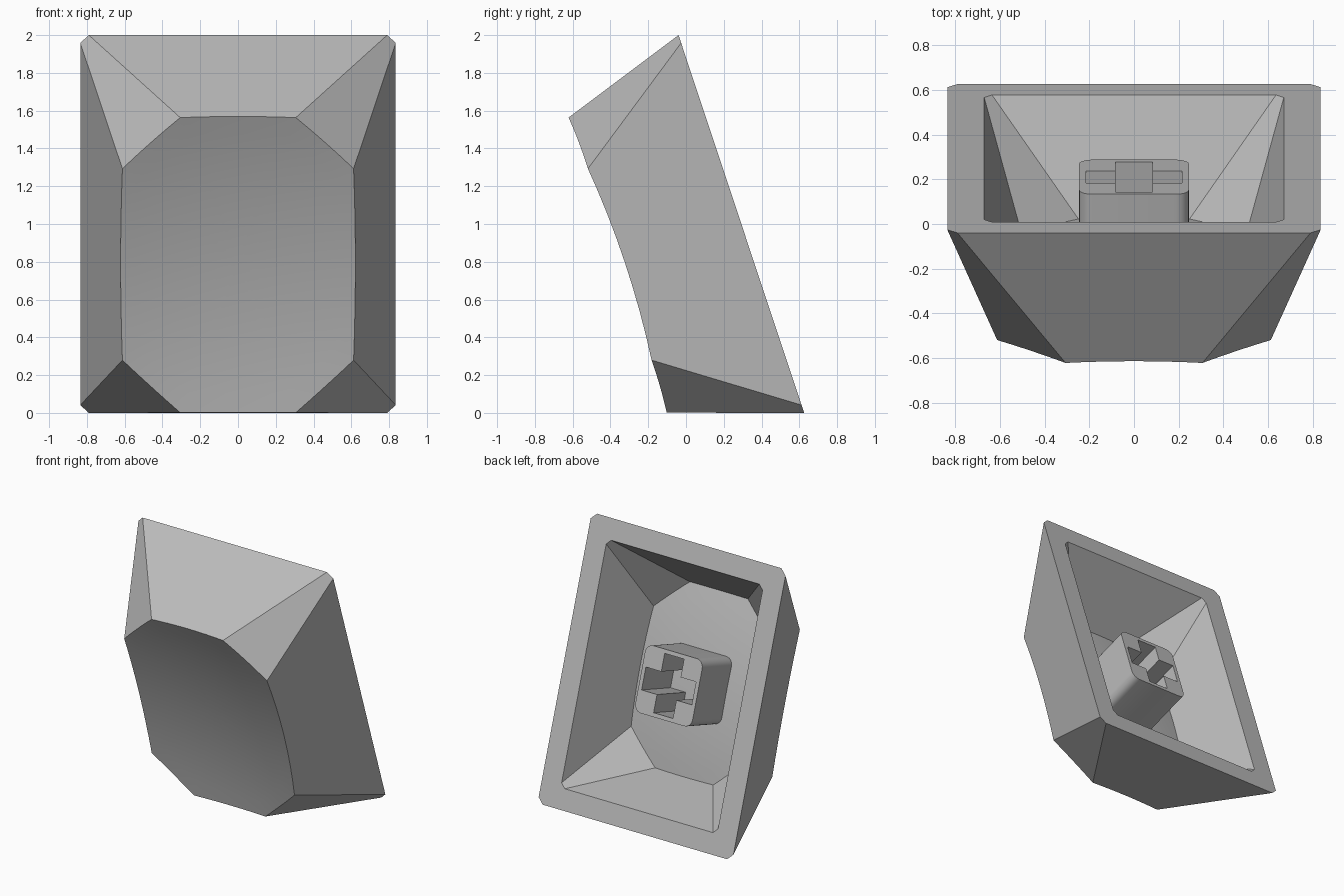
import bpy, bmesh, math
from mathutils import Matrix, Vector

if "Cube" in bpy.data.objects:
    bpy.data.objects.remove(bpy.data.objects["Cube"])

# Local frame: x across, y along the open rim, z = depth from rim to dished face
s, c = 0.3155, 0.949
FRAME = Matrix(((1, 0, 0, 0), (0, -s, -c, 0.293), (0, c, -s, 1.0), (0, 0, 0, 1)))
R = 4.8      # dish radius
SEG = 8      # divisions per octagon edge and rings of the dish

grey = bpy.data.materials.new("cap grey")
grey.diffuse_color = (0.50, 0.50, 0.50, 1)
grey.use_nodes = True
grey.node_tree.nodes["Principled BSDF"].inputs["Base Color"].default_value = grey.diffuse_color


def octagon(x1, y1, x2, y2, z):
    """Eight corners, counter-clockwise, from the points (x1, y1) and (x2, y2)."""
    return [Vector((x, y, z)) for x, y in (
        (x2, -y2), (x2, y2), (x1, y1), (-x1, y1),
        (-x2, y2), (-x2, -y2), (-x1, -y1), (x1, -y1))]


def dish(x, y, low):
    return low + R - math.sqrt(R * R - x * x - y * y)


def shell(bm, rim, top, low):
    """Flat walls from the rim up to a spherical dish; returns the rim vertices."""
    rim_v = [bm.verts.new(p) for p in rim]
    edge = []
    for i in range(8):
        j = (i + 1) % 8
        for k in range(SEG):
            a = top[i].lerp(top[j], k / SEG)
            b = rim[i].lerp(rim[j], k / SEG)
            p = a.copy()
            for _ in range(6):      # slide along the wall onto the sphere
                t = (dish(p.x, p.y, low) - a.z) / (b.z - a.z)
                p = a.lerp(b, t)
            edge.append(p)
    n = len(edge)
    loops = [[bm.verts.new((p.x * f, p.y * f, dish(p.x * f, p.y * f, low))) for p in edge]
             for f in [1 - r / SEG for r in range(SEG)]]
    for i in range(8):
        arc = [loops[0][(i * SEG + k) % n] for k in range(SEG + 1)]
        bm.faces.new([rim_v[i], rim_v[(i + 1) % 8]] + arc[::-1])
    for la, lb in zip(loops, loops[1:]):
        for k in range(n):
            m = (k + 1) % n
            bm.faces.new((la[k], la[m], lb[m], lb[k]))
    mid = bm.verts.new((0, 0, low))
    for k in range(n):
        bm.faces.new((loops[-1][k], loops[-1][(k + 1) % n], mid))
    return rim_v


def finish(ob, angle):
    ob.matrix_world = FRAME
    ob.data.materials.clear()
    ob.data.materials.append(grey)
    bpy.ops.object.select_all(action='DESELECT')
    ob.select_set(True)
    bpy.context.view_layer.objects.active = ob
    bpy.ops.object.shade_smooth_by_angle(angle=math.radians(angle))


# Hollow cap: outer shell, inner cavity and the flat rim joining them
bm = bmesh.new()
outer = shell(bm, octagon(0.79, 1.054, 0.835, 1.01, 0),
              octagon(0.31, 0.825, 0.61, 0.53, 0.684), 0.609)
inner = shell(bm, octagon(0.635, 0.90, 0.67, 0.865, 0),
              octagon(0.25, 0.675, 0.50, 0.43, 0.507), 0.455)
for i in range(8):
    j = (i + 1) % 8
    bm.faces.new((outer[i], outer[j], inner[j], inner[i]))
bmesh.ops.recalc_face_normals(bm, faces=bm.faces)
mesh = bpy.data.meshes.new("cap_shell")
bm.to_mesh(mesh)
bm.free()
cap = bpy.data.objects.new("cap_shell", mesh)
bpy.context.collection.objects.link(cap)
finish(cap, 15)

# Mounting stem: rounded square block with a cross-shaped socket
half, rad = 0.245, 0.06
square = []
for q in range(4):
    a0 = q * math.pi / 2
    cx = (half - rad) * math.sqrt(2) * math.cos(a0 + math.pi / 4)
    cy = (half - rad) * math.sqrt(2) * math.sin(a0 + math.pi / 4)
    for k in range(7):
        a = a0 + k * math.pi / 12
        square.append((cx + rad * math.cos(a), cy + rad * math.sin(a)))
L, w = 0.215, 0.083
cross = [(L, -w), (L, w), (w, w), (w, L), (-w, L), (-w, w),
         (-L, w), (-L, -w), (-w, -w), (-w, -L), (w, -L), (w, -w)]
curve = bpy.data.curves.new("stem", 'CURVE')
curve.dimensions = '2D'
curve.fill_mode = 'BOTH'
curve.extrude = 0.2
for pts in (square, cross):
    sp = curve.splines.new('POLY')
    sp.points.add(len(pts) - 1)
    for p, (x, y) in zip(sp.points, pts):
        p.co = (x, y, 0, 1)
    sp.use_cyclic_u = True
stem = bpy.data.objects.new("stem", curve)
bpy.context.collection.objects.link(stem)
bpy.ops.object.select_all(action='DESELECT')
stem.select_set(True)
bpy.context.view_layer.objects.active = stem
bpy.ops.object.convert(target='MESH')
stem = bpy.context.view_layer.objects.active
bm = bmesh.new()
bm.from_mesh(stem.data)
bmesh.ops.remove_doubles(bm, verts=bm.verts, dist=0.0005)
bmesh.ops.translate(bm, verts=bm.verts, vec=(0, 0, 0.287))
bmesh.ops.recalc_face_normals(bm, faces=bm.faces)
bm.to_mesh(stem.data)
bm.free()
finish(stem, 30)
